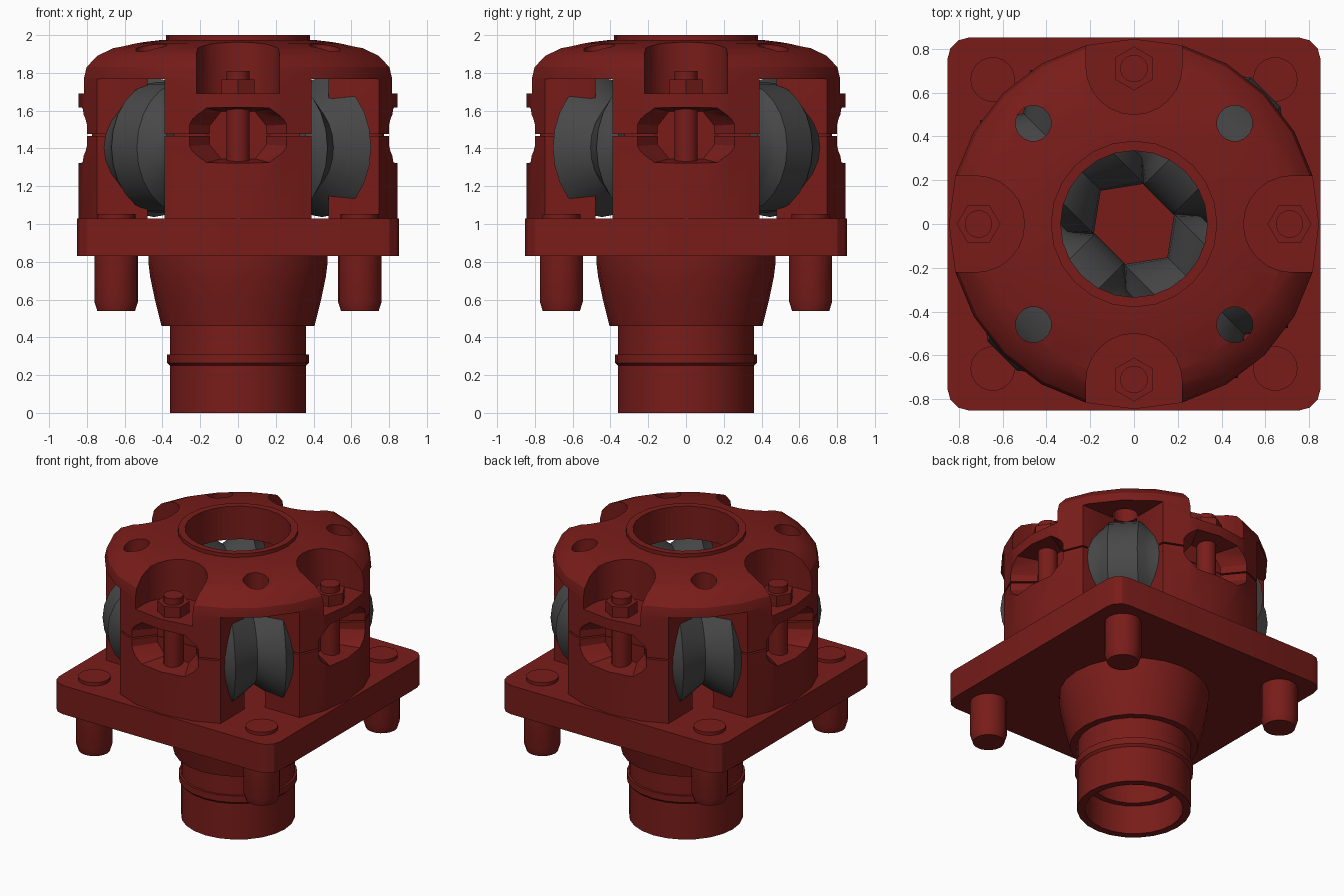
import bpy, bmesh, math
from mathutils import Vector

if "Cube" in bpy.data.objects:
    bpy.data.objects.remove(bpy.data.objects["Cube"])


def mat(name, c):
    m = bpy.data.materials.new(name)
    m.diffuse_color = c
    m.use_nodes = True
    m.node_tree.nodes["Principled BSDF"].inputs["Base Color"].default_value = m.diffuse_color
    return m


RED = mat("red_paint", (0.19, 0.012, 0.01, 1))
GREY = mat("dark_grey", (0.065, 0.065, 0.065, 1))


def finish(bm, name, m):
    bmesh.ops.remove_doubles(bm, verts=bm.verts, dist=1e-5)
    bmesh.ops.recalc_face_normals(bm, faces=bm.faces)
    me = bpy.data.meshes.new(name)
    bm.to_mesh(me)
    bm.free()
    ob = bpy.data.objects.new(name, me)
    bpy.context.collection.objects.link(ob)
    if m:
        me.materials.append(m)
    return ob


def lathe(name, profile, m=None, n=24, loc=(0, 0, 0), rot=(0, 0, 0)):
    """Revolve a closed (radius, z) profile about z."""
    bm = bmesh.new()
    rings = [[bm.verts.new((r * math.cos(2 * math.pi * i / n), r * math.sin(2 * math.pi * i / n), z))
              for i in range(n)] for r, z in profile]
    for a, b in zip(rings, rings[1:] + rings[:1]):
        for i in range(n):
            j = (i + 1) % n
            bm.faces.new((a[i], a[j], b[j], b[i]))
    bmesh.ops.dissolve_degenerate(bm, dist=1e-6, edges=bm.edges)
    ob = finish(bm, name, m)
    ob.location, ob.rotation_euler = loc, rot
    return ob


def rod(name, r, z0, z1, m=None, n=16, loc=(0, 0, 0), rot=(0, 0, 0)):
    bm = bmesh.new()
    bot, top = [[bm.verts.new((r * math.cos(2 * math.pi * (i + .5) / n), r * math.sin(2 * math.pi * (i + .5) / n), z))
                 for i in range(n)] for z in (z0, z1)]
    bm.faces.new(bot)
    bm.faces.new(top)
    for i in range(n):
        j = (i + 1) % n
        bm.faces.new((bot[i], bot[j], top[j], top[i]))
    ob = finish(bm, name, m)
    ob.location, ob.rotation_euler = loc, rot
    return ob


def box(name, lo, hi, m=None):
    bm = bmesh.new()
    bmesh.ops.create_cube(bm, size=1)
    for v in bm.verts:
        v.co = Vector([(lo[k] + hi[k]) / 2 + v.co[k] * (hi[k] - lo[k]) for k in range(3)])
    return finish(bm, name, m)


def hull(name, pts, m=None):
    bm = bmesh.new()
    for p in pts:
        bm.verts.new(p)
    bmesh.ops.convex_hull(bm, input=bm.verts)
    bmesh.ops.dissolve_limit(bm, angle_limit=0.01, verts=bm.verts, edges=bm.edges)
    return finish(bm, name, m)


def cut(ob, cutter):
    mod = ob.modifiers.new("cut", "BOOLEAN")
    mod.operation, mod.object, mod.solver = "DIFFERENCE", cutter, "EXACT"
    cutter.hide_render = True
    bpy.context.view_layer.objects.active = ob
    bpy.ops.object.modifier_apply(modifier=mod.name)
    bpy.data.objects.remove(cutter)


QUARTERS = [k * math.pi / 2 for k in range(4)]

# Domed head: solid of revolution with a bore and raised lip
head = lathe("domed_head", [(.335, 1.02), (.845, 1.02), (.845, 1.77), (.832, 1.83), (.78, 1.89), (.70, 1.93),
                            (.55, 1.957), (.40, 1.975), (.38, 1.975), (.38, 2.0), (.335, 2.0)], RED)
# Inner cavity and four corner windows, leaving four columns
cut(head, box("c", (-.48, -.48, .9), (.48, .48, 1.77)))
for sx in (-1, 1):
    for sy in (-1, 1):
        x, y = sorted((sx * .388, sx * 1.2)), sorted((sy * .388, sy * 1.2))
        cut(head, box("c", (x[0], y[0], .9), (x[1], y[1], 1.768)))
        cut(head, rod("c", .082, 1.6, 2.1, loc=(sx * .46, sy * .46, 0)))
# Split line between the upper and lower halves
cut(head, box("c", (-1, -1, 1.466), (1, 1, 1.476)))

# Tapered pocket, counterbore, bolt and inner core on each column
OCT = [(1, .4), (.6, 1), (-.6, 1), (-1, .4), (-1, -.4), (-.6, -1), (.6, -1), (1, -.4)]
for a in QUARTERS:
    pts = [(u * w, -y, 1.47 + v * h) for y, w, h in ((.90, .34, .155), (.67, .15, .125)) for u, v in OCT]
    pocket = hull("c", pts)
    pocket.rotation_euler.z = a
    cut(head, pocket)
    seat = [(.22 * math.cos(t * math.pi / 12), -.72 + .22 * math.sin(t * math.pi / 12)) for t in range(13)]
    seat += [(-.22, -1), (.22, -1)]
    bore = hull("c", [(x, y, z) for x, y in seat for z in (1.69, 2.1)])
    bore.rotation_euler.z = a
    cut(head, bore)
    p = (.71 * math.sin(a), -.71 * math.cos(a), 0)
    rod("bolt_nut", .1, 1.69, 1.765, RED, 6, p, (0, 0, a))
    rod("bolt_shank", .063, 1.3, 1.81, RED, 16, p)
    core = box("column_core", (-.36, -.665, 1.40), (.36, -.50, 1.54), RED)
    core.rotation_euler.z = a

# Square flange plate with rounded corners
plate_pts = []
for a in QUARTERS:
    for t in range(4):
        ang = a + t * math.pi / 6
        cx = .752 * (1 if math.cos(a + math.pi / 4) > 0 else -1)
        cy = .752 * (1 if math.sin(a + math.pi / 4) > 0 else -1)
        plate_pts.append((cx + .1 * math.cos(ang), cy + .1 * math.sin(ang)))
hull("flange_plate", [(x, y, z) for x, y in plate_pts for z in (.83, 1.03)], RED)

# Corner studs
for sx in (-1, 1):
    for sy in (-1, 1):
        lathe("corner_stud", [(0, .54), (.1, .54), (.116, .59), (.116, .9), (.102, .9), (.102, 1.052), (0, 1.052)],
              RED, 18, (sx * .645, sy * .66, 0))

# Lower neck and tube, open at the bottom
lathe("lower_tube", [(.31, 0), (.36, 0), (.36, .25), (.375, .265), (.375, .31), (.36, .31), (.36, .46), (.405, .46),
                     (.44, .60), (.465, .72), (.475, .80), (.475, .84), (.27, .84), (.27, .2), (.31, .2)], RED)

# Gripping rollers: two V-grooved, two flat, on opposite diagonals
GROOVED = [(0, -.24), (.29, -.24), (.325, -.20), (.368, -.163), (.25, 0), (.368, .163), (.325, .20), (.29, .24), (0, .24)]
FLAT = [(0, -.23), (.27, -.23), (.29, -.17), (.31, -.14), (.347, -.095), (.347, .095), (.31, .14), (.29, .17),
        (.27, .23), (0, .23)]
for k, a in enumerate(QUARTERS):
    ang = a + math.pi / 4
    name, prof, d = (("flat_roller", FLAT, .505), ("grooved_roller", GROOVED, .465))[k % 2]
    lathe(name, prof, GREY, 24, (d * math.cos(ang), d * math.sin(ang), 1.405), (math.pi / 2, 0, ang))

# Smooth curved surfaces, keep edges sharp
for ob in bpy.context.scene.objects:
    ob.select_set(True)
bpy.context.view_layer.objects.active = head
bpy.ops.object.shade_smooth_by_angle(angle=math.radians(25))
